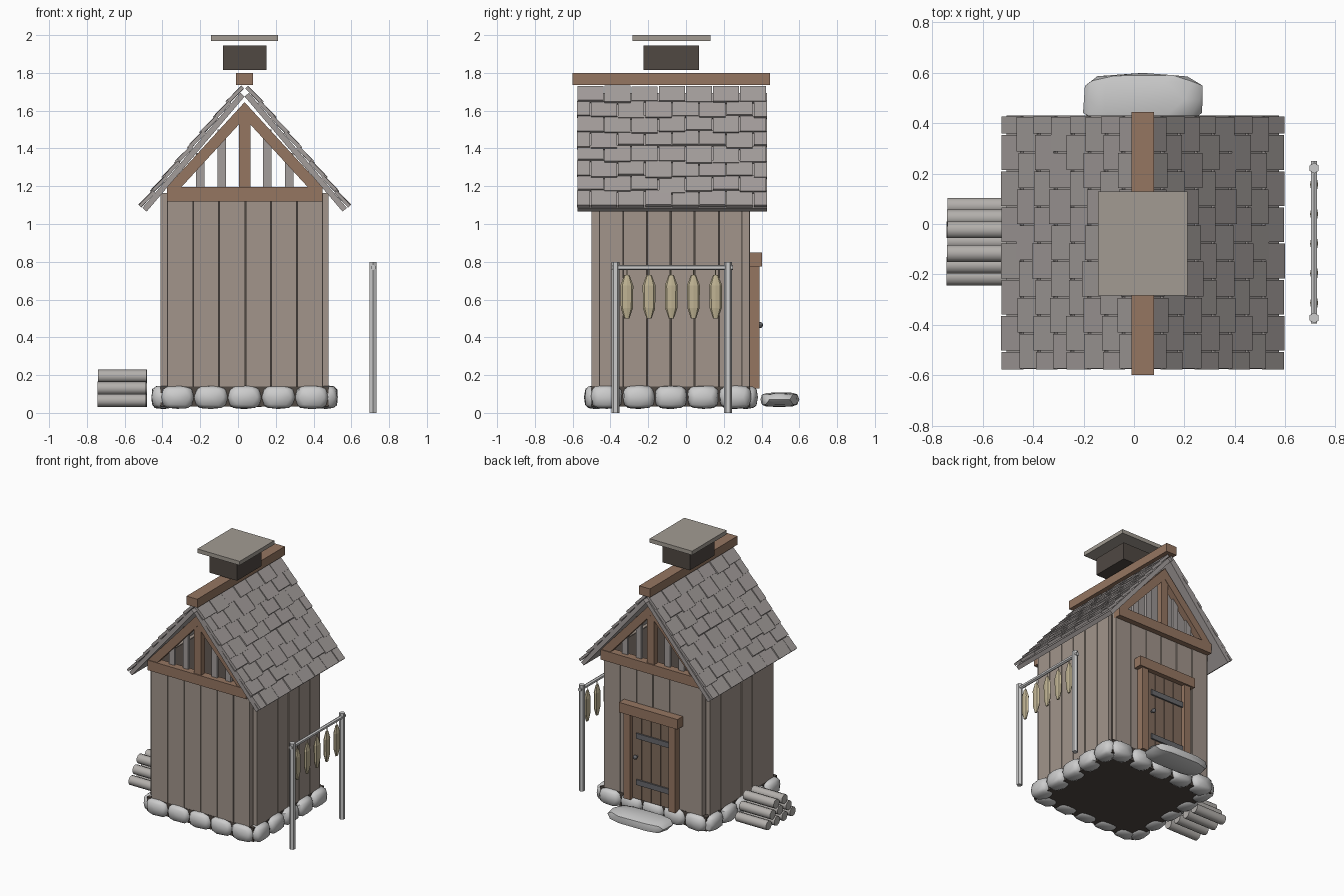
import bpy, bmesh, math, random
from mathutils import Matrix, Vector

if "Cube" in bpy.data.objects:
    bpy.data.objects.remove(bpy.data.objects["Cube"])

random.seed(4)
CX, CY = 0.035, -0.08          # house centre


def mat(name, r, g, b):
    m = bpy.data.materials.new(name)
    m.diffuse_color = (r, g, b, 1)
    m.use_nodes = True
    m.node_tree.nodes["Principled BSDF"].inputs["Base Color"].default_value = m.diffuse_color
    return m


WALL = mat("weathered_wood", 0.36, 0.30, 0.26)
BEAM = mat("brown_beam", 0.30, 0.18, 0.12)
DOOR = mat("door_wood", 0.22, 0.15, 0.11)
SHINGLE = mat("shingle_grey", 0.37, 0.34, 0.33)
DARK = mat("dark", 0.08, 0.065, 0.055)
LID = mat("lid", 0.36, 0.33, 0.29)
IRON = mat("iron", 0.14, 0.14, 0.15)
FISH = mat("dried_fish", 0.52, 0.45, 0.29)
LOG = mat("log_grey", 0.45, 0.43, 0.41)


def finish(name, bm, material=None, loc=(0, 0, 0), smooth=False):
    bmesh.ops.recalc_face_normals(bm, faces=bm.faces)
    me = bpy.data.meshes.new(name)
    bm.to_mesh(me)
    bm.free()
    ob = bpy.data.objects.new(name, me)
    bpy.context.collection.objects.link(ob)
    ob.location = loc
    if material:
        me.materials.append(material)
    if smooth:
        bpy.context.view_layer.objects.active = ob
        bpy.ops.object.select_all(action='DESELECT')
        ob.select_set(True)
        bpy.ops.object.shade_smooth_by_angle(angle=math.radians(40))
    return ob


def mirror(ob, axes):
    m = ob.modifiers.new("Mirror", 'MIRROR')
    m.use_axis = [a in axes for a in "xyz"]
    m.use_mirror_merge = False


def box(bm, x0, x1, y0, y1, z0, z1, M=Matrix()):
    c = Vector(((x0 + x1) / 2, (y0 + y1) / 2, (z0 + z1) / 2))
    S = Matrix.Diagonal((x1 - x0, y1 - y0, z1 - z0, 1))
    bmesh.ops.create_cube(bm, size=1, matrix=M @ Matrix.Translation(c) @ S)


def boxes(name, material, *bs, loc=(0, 0, 0)):
    bm = bmesh.new()
    for b in bs:
        box(bm, *b)
    return finish(name, bm, material, loc)


def rod(bm, a, b, r, n):
    a, b = Vector(a), Vector(b)
    R = (b - a).to_track_quat('Z', 'Y').to_matrix().to_4x4()
    bmesh.ops.create_cone(bm, cap_ends=True, segments=n, radius1=r, radius2=r,
                          depth=(b - a).length, matrix=Matrix.Translation((a + b) / 2) @ R)


def stone(bm, c, h, p=0.6, jit=0.06):
    # squarish boulder: sphere pushed towards a box
    vs = bmesh.ops.create_icosphere(bm, subdivisions=2, radius=1)['verts']
    for v in vs:
        v.co = Vector([c[i] + h[i] * math.copysign(abs(v.co[i]) ** p, v.co[i])
                       * (1 - random.uniform(0, jit)) for i in range(3)])


# floor slab and inner core
boxes("floor_slab", DARK, (-0.41, 0.48, -0.50, 0.34, 0.035, 0.14))
boxes("inner_core", DARK, (-0.375, 0.45, -0.46, 0.30, 0.14, 1.16))

# wall planks, front/back then left/right
bm = bmesh.new()
for s in (-1, 1):
    for i in range(6):
        g, d = random.uniform(.001, .004), random.uniform(0, .006)
        x = -0.375 + i * 0.1375
        y = CY + s * (0.40 - d / 2)
        box(bm, x + g, x + 0.1375 - g, y - .02, y + .02, 0.14, 1.165)
        y = -0.46 + i * 0.1267
        x = CX + s * (0.428 - d / 2)
        box(bm, x - .0175, x + .0175, y + g, y + 0.1267 - g, 0.14, 1.165)
finish("wall_planks", bm, WALL)

# foundation stones
bm = bmesh.new()
for s in (-1, 1):
    for i in range(-2, 3):
        stone(bm, (CX + i * 0.178, CY + s * 0.395, 0.083), (0.092, 0.066, 0.064))
        stone(bm, (CX + s * 0.43, CY + i * 0.17, 0.083), (0.066, 0.088, 0.064))
finish("foundation_stones", bm, smooth=True)
bm = bmesh.new()
stone(bm, (0.035, 0.495, 0.07), (0.245, 0.105, 0.04), 0.55, 0.04)
finish("door_step", bm, smooth=True)

# open gables: tie beam, king post, rafters (mirrored front to back)
mirror(boxes("tie_beams", BEAM, (-.412, .412, -.46, -.40, 1.12, 1.195), loc=(CX, CY, 0)), "y")
mirror(boxes("king_posts", BEAM, (-.03, .03, -.452, -.408, 1.195, 1.60), loc=(CX, CY, 0)), "y")
bm = bmesh.new()
prof = [(0, 1.645), (0.412, 1.195), (0.335, 1.195), (0, 1.56)]
f = bm.faces.new([bm.verts.new((x, -0.455, z)) for x, z in prof])
ext = bmesh.ops.extrude_face_region(bm, geom=[f])['geom']
bmesh.ops.translate(bm, vec=(0, 0.05, 0), verts=[v for v in ext if isinstance(v, bmesh.types.BMVert)])
mirror(finish("gable_rafters", bm, BEAM, (CX, CY, 0)), "xy")
mirror(boxes("gable_slats", SHINGLE, (.098, .143, -.425, -.405, 1.18, 1.50),
             (.213, .258, -.425, -.405, 1.18, 1.375), loc=(CX, CY, 0)), "xy")

# roof slope frame: local x runs down the slope, local z is the outward normal
A = math.radians(49.6)
SLOPE = Matrix.Translation((0, 0, 1.675)) @ Matrix.Rotation(A, 4, 'Y')
bm = bmesh.new()
box(bm, 0, 0.80, -0.50, 0.505, 0, 0.03, SLOPE)
mirror(finish("roof_boards", bm, SHINGLE, (CX, -0.075, 0)), "x")

# staggered shingles
bm = bmesh.new()
ROWS, W = 8, 1.005 / 7
step = 0.83 / ROWS
for r in range(ROWS):
    off = -W / 2 if r % 2 else 0
    for c in range(8 if r % 2 else 7):
        y0 = max(-0.5025, -0.5025 + off + c * W + .003)
        y1 = min(0.5025, -0.5025 + off + (c + 1) * W - .003)
        s0 = -0.03 + r * step
        s1 = min(s0 + step + random.uniform(-0.004, 0.022), 0.803)
        tilt = Matrix.Translation((s0, 0, 0.026)) @ Matrix.Rotation(math.radians(-random.uniform(-5, -3)), 4, 'Y').inverted()
        box(bm, 0, s1 - s0, y0, y1, 0.004, 0.02 + random.uniform(0, .006), SLOPE @ tilt)
mirror(finish("roof_shingles", bm, SHINGLE, (CX, -0.075, 0)), "x")

# ridge beam and smoke vent
boxes("ridge_beam", BEAM, (-0.01, 0.08, -0.60, 0.445, 1.735, 1.80))
boxes("smoke_vent", DARK, (-0.08, 0.15, -0.225, 0.068, 1.815, 1.945))
boxes("vent_lid", LID, (-0.142, 0.212, -0.283, 0.13, 1.97, 2.0))

# door on the back wall
boxes("door_frame", BEAM, (-.215, -.16, .33, .39, .13, .775), (.16, .215, .33, .39, .13, .775),
      (-.245, .245, .33, .402, .775, .85), loc=(CX, 0, 0))
boxes("door_planks", DOOR, *[(-.16 + i * .08 + .002, -.16 + (i + 1) * .08 - .002, .335, .365, .14, .775)
                             for i in range(4)], loc=(CX, 0, 0))
boxes("hinge_straps", IRON, *[(-.16, .12, .36, .376, z - .02, z + .02) for z in (.27, .62)], loc=(CX, 0, 0))
bm = bmesh.new()
bmesh.ops.create_uvsphere(bm, u_segments=8, v_segments=6, radius=0.016)
rod(bm, (0, -0.03, 0), (0, 0, 0), 0.007, 6)
finish("door_knob", bm, IRON, (0.15, 0.392, 0.465), True)

# firewood stack
bm = bmesh.new()
for row, n in enumerate((4, 3, 2)):
    for i in range(n):
        y = -0.07 + (i - (n - 1) / 2) * 0.0935
        z = 0.066 + row * 0.064
        j = random.uniform(0, 0.006)
        rod(bm, (-0.745 + j, y, z), (-0.487 + j, y, z), 0.035, 10)
finish("firewood_stack", bm, LOG, smooth=True)

# drying rack with fish
bm = bmesh.new()
for y in (-0.373, 0.222):
    rod(bm, (0.715, y, 0), (0.715, y, 0.80), 0.021, 6)
rod(bm, (0.715, -0.395, 0.77), (0.715, 0.25, 0.77), 0.014, 6)
finish("drying_rack", bm)
bm = bmesh.new()
for i in range(5):
    y = -0.313 + i * 0.1175
    M = Matrix.Translation((0.715, y, 0.615)) @ Matrix.Diagonal((0.016, 0.034, 1, 1))
    for z0, z1, r0, r1 in ((-.115, -.06, .4, .95), (-.06, .06, .95, 1), (.06, .115, 1, .4)):
        T = Matrix.Translation((0, 0, (z0 + z1) / 2))
        bmesh.ops.create_cone(bm, cap_ends=abs(z0) != abs(z1), segments=8, radius1=r0, radius2=r1,
                              depth=z1 - z0, matrix=M @ T)
    rod(bm, (0.715, y, 0.72), (0.715, y, 0.765), 0.003, 5)
finish("hanging_fish", bm, FISH)
